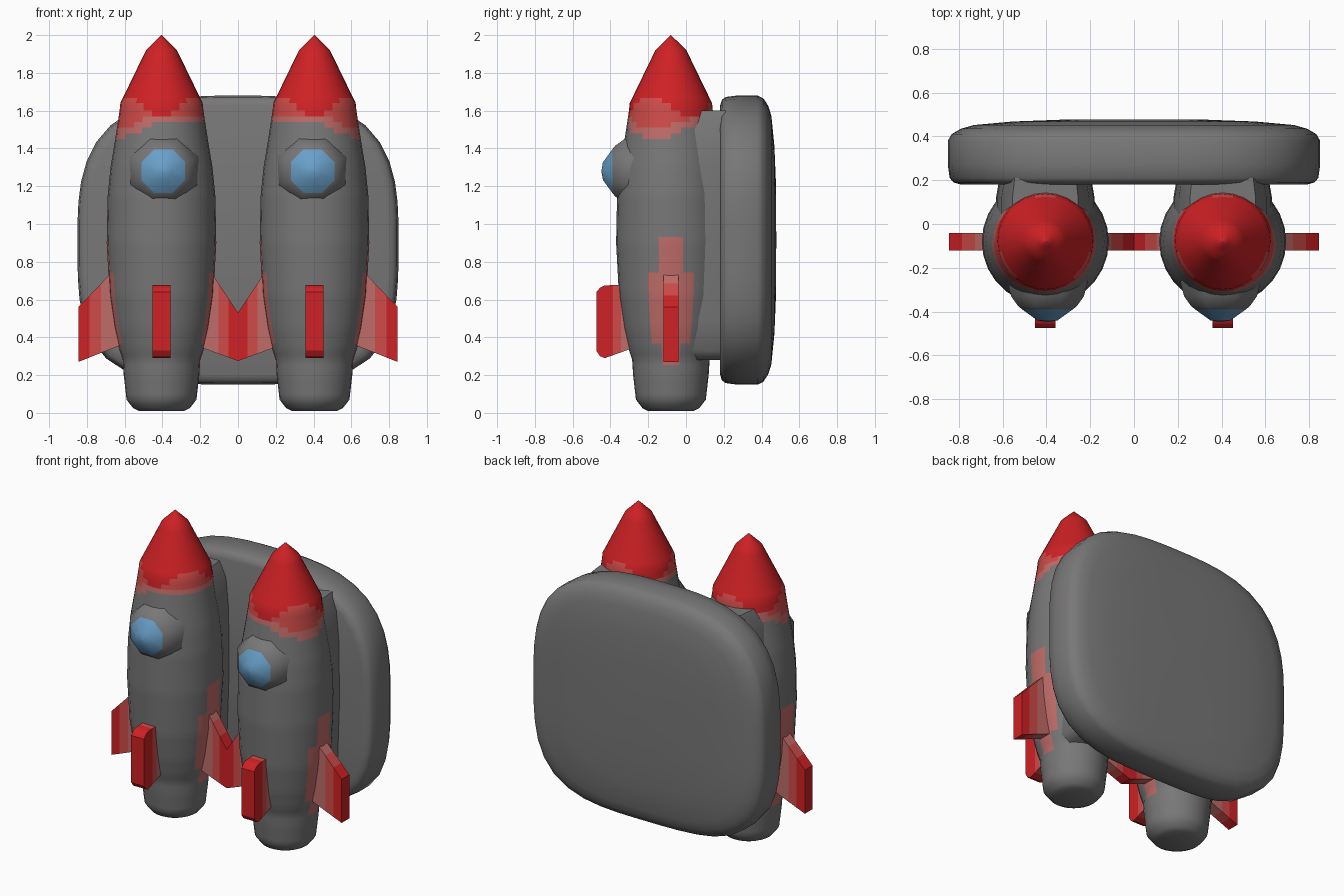
import bpy, bmesh, math
from mathutils import Vector

if "Cube" in bpy.data.objects:
    bpy.data.objects.remove(bpy.data.objects["Cube"])


def material(name, rgb):
    m = bpy.data.materials.new(name)
    m.diffuse_color = (*rgb, 1)
    m.use_nodes = True
    m.node_tree.nodes["Principled BSDF"].inputs["Base Color"].default_value = m.diffuse_color
    return m


GREY, PALE, SALMON, RED, BLUE = range(5)
MATS = [material("grey", (0.19, 0.185, 0.185)), material("pale red", (0.52, 0.15, 0.14)),
        material("salmon", (0.62, 0.07, 0.065)), material("red", (0.62, 0.015, 0.018)),
        material("blue", (0.14, 0.35, 0.58))]


def loft(name, rings, rule, angle=40, closed=True):
    """Skin a list of equal-length rings, cap the ends and colour faces by rule(centre)."""
    bm = bmesh.new()
    rows = [[bm.verts.new(p) for p in ring] for ring in rings]
    n = len(rows[0])
    for a, b in zip(rows, rows[1:]):
        for i in range(n):
            j = (i + 1) % n
            bm.faces.new((a[i], a[j], b[j], b[i]))
    bm.faces.new(rows[0])
    bm.faces.new(rows[-1])
    bmesh.ops.remove_doubles(bm, verts=bm.verts, dist=0.0005)
    bmesh.ops.recalc_face_normals(bm, faces=bm.faces)
    for f in bm.faces:
        f.material_index = rule(f.calc_center_median())
    mesh = bpy.data.meshes.new(name)
    bm.to_mesh(mesh)
    bm.free()
    ob = bpy.data.objects.new(name, mesh)
    bpy.context.collection.objects.link(ob)
    for m in MATS:
        mesh.materials.append(m)
    bpy.ops.object.select_all(action='DESELECT')
    ob.select_set(True)
    bpy.context.view_layer.objects.active = ob
    bpy.ops.object.shade_smooth_by_angle(angle=math.radians(angle))
    return ob


def interpolate(profile, step):
    """Add evenly spaced points along a (z, radius) profile."""
    out = []
    for (z0, r0), (z1, r1) in zip(profile, profile[1:]):
        k = max(1, round((z1 - z0) / step))
        out += [(z0 + (z1 - z0) * i / k, r0 + (r1 - r0) * i / k) for i in range(k)]
    return out + [profile[-1]]


CX, CY = 0.405, -0.08
HULL = [(0.01, 0.12), (0.025, 0.15), (0.07, 0.185), (0.2, 0.2), (0.28, 0.205), (0.34, 0.225),
        (0.45, 0.25), (0.62, 0.275), (0.9, 0.29), (1.15, 0.285), (1.3, 0.27), (1.45, 0.245),
        (1.6, 0.222), (1.64, 0.218), (1.78, 0.15), (1.92, 0.082), (2.0, 0.0008)]


def rocket(side, s):
    cx = s * CX

    # Hull with red nose, faded nose edge and faded patches beside the fins
    def hull_colour(c):
        dx, dy = (c.x - cx) * s, c.y - CY
        a = math.atan2(dy, dx)
        dip = 0.07 * max(0, math.cos(a + 0.4)) ** 3
        if c.z > 1.62 + 0.05 * math.cos(3 * a + 1.57):
            return RED
        if c.z > 1.58 - dip:
            return SALMON
        if c.z > 1.54 - 1.3 * dip:
            return PALE
        if (dy / 0.1) ** 2 + ((c.z - 0.6) / 0.35) ** 2 < 1 and abs(dx) > 0.1:
            return PALE
        return GREY

    n = 28
    rings = [[(cx + r * math.cos(2 * math.pi * i / n), CY + r * math.sin(2 * math.pi * i / n), z)
              for i in range(n)] for z, r in interpolate(HULL, 0.03)]
    loft(side + "_rocket_hull", rings, hull_colour, 50)

    # Domed porthole on the front
    n = 8
    dome = [(-0.26, 0.2), (-0.33, 0.18), (-0.375, 0.145), (-0.39, 0.125), (-0.44, 0.05), (-0.448, 0.0008)]
    rings = [[(s * 0.395 + r * math.cos(math.pi * (2 * i + 1) / n), y,
               1.28 + r * math.sin(math.pi * (2 * i + 1) / n)) for i in range(n)] for y, r in dome]
    loft(side + "_porthole", rings, lambda c: BLUE if c.y < -0.392 else GREY, 60)

    # Fins: (reach, low z, high z) along each outward direction
    def fin(name, d, outline, half, limits):
        d = Vector(d)
        t = Vector((-d.y, d.x, 0)) * half
        base = Vector((cx, CY, 0))
        rings = []
        for (a, l0, h0), (b, l1, h1) in zip(outline, outline[1:]):
            for i in range(5):
                k = i / 4
                p = base + d * (a + (b - a) * k)
                lo, hi = l0 + (l1 - l0) * k, h0 + (h1 - h0) * k
                rings.append([p + t + Vector((0, 0, lo)), p - t + Vector((0, 0, lo)),
                              p - t + Vector((0, 0, hi)), p + t + Vector((0, 0, hi))])

        def colour(c):
            reach = (c - base).dot(d)
            return PALE if reach < limits[0] else SALMON if reach < limits[1] else RED
        # drop the repeated ring where two outline pieces meet
        rings = [r for i, r in enumerate(rings) if i == 0 or (r[0] - rings[i - 1][0]).length > 1e-5]
        loft(side + name, rings, colour, 30)

    fin("_outer_fin", (s, 0, 0), [(0.2, 0.365, 0.81), (0.44, 0.27, 0.56)], 0.04, (0.31, 0.40))
    fin("_inner_fin", (-s, 0, 0), [(0.2, 0.35, 0.84), (0.405, 0.275, 0.53)], 0.04, (0.29, 0.36))
    fin("_front_fin", (0, -1, 0), [(0.18, 0.35, 0.68), (0.35, 0.29, 0.675), (0.375, 0.3, 0.662),
                                   (0.395, 0.33, 0.64)], 0.047, (0.27, 0.31))

    # Rounded bracket joining the rocket to the back panel
    rings = []
    for z, w in [(0.28, 0.15), (0.33, 0.19), (0.5, 0.21), (0.9, 0.225), (1.3, 0.22), (1.5, 0.2), (1.6, 0.15)]:
        rings.append([(cx - w, -0.05, z), (cx + w, -0.05, z), (cx + w, 0.12, z),
                      (cx + w * 0.93, 0.21, z), (cx - w * 0.93, 0.21, z), (cx - w, 0.12, z)])
    loft(side + "_bracket", rings, lambda c: GREY, 60)


rocket("right", 1)
rocket("left", -1)

# Back panel: rounded-square cushion, flat in front and softly domed behind
SECTIONS = [(0.18, 0.02), (0.18, 0.93), (0.19, 0.97), (0.21, 0.99), (0.27, 1.0), (0.38, 1.0),
            (0.41, 0.98), (0.435, 0.93), (0.452, 0.86), (0.468, 0.65), (0.476, 0.4), (0.478, 0.02)]


def panel_ring(y, k, n=48):
    pts = []
    for i in range(n):
        a = 2 * math.pi * i / n
        c, v = math.cos(a), math.sin(a)
        e = 3.0 if v > 0 else 3.5
        r = (abs(c) ** e + abs(v) ** e) ** (-1 / e)
        pts.append((0.85 * k * r * c, y, 0.915 + 0.765 * k * r * v))
    return pts


loft("back_panel", [panel_ring(y, k) for y, k in SECTIONS], lambda c: GREY, 60)
